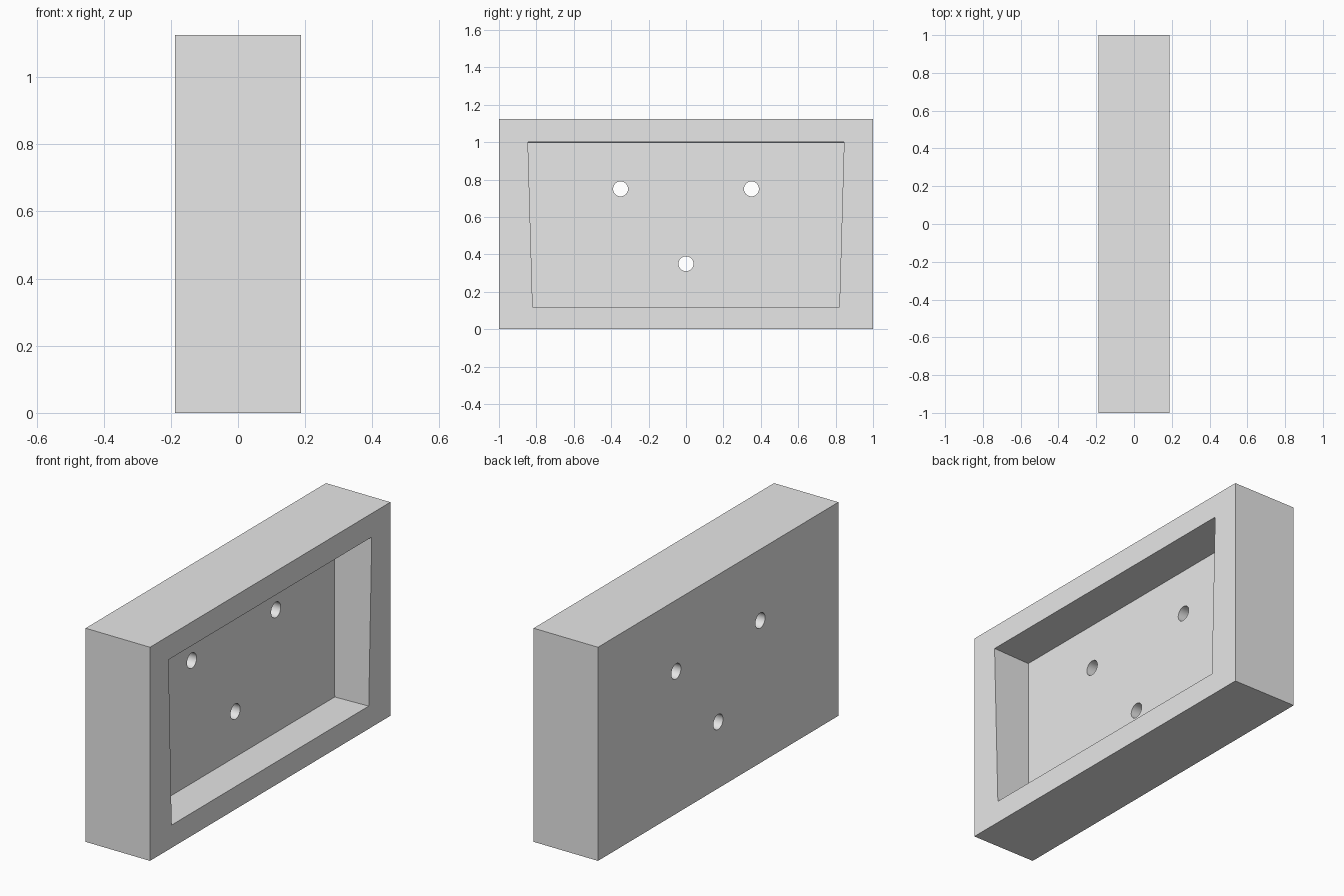
import bpy, bmesh
from mathutils import Matrix

cube = bpy.data.objects.get("Cube")
if cube:
    bpy.data.objects.remove(cube, do_unlink=True)

WIDTH, LENGTH, HEIGHT = 0.375, 2.0, 1.125
FACE = WIDTH / 2


def material(name, value):
    mat = bpy.data.materials.new(name)
    mat.use_nodes = True
    colour = (value, value, value, 1)
    mat.diffuse_color = colour
    mat.node_tree.nodes["Principled BSDF"].inputs["Base Color"].default_value = colour
    return mat


def make_object(name, bm):
    bmesh.ops.recalc_face_normals(bm, faces=bm.faces)
    mesh = bpy.data.meshes.new(name)
    bm.to_mesh(mesh)
    bm.free()
    obj = bpy.data.objects.new(name, mesh)
    bpy.context.collection.objects.link(obj)
    return obj


def cut(target, cutter):
    """Subtract the cutter from the target, then discard the cutter."""
    cutter.hide_render = True
    mod = target.modifiers.new("cut", "BOOLEAN")
    mod.operation = "DIFFERENCE"
    mod.solver = "EXACT"
    mod.object = cutter
    bpy.context.view_layer.objects.active = target
    bpy.ops.object.modifier_apply(modifier=mod.name)
    bpy.data.objects.remove(cutter, do_unlink=True)


# Solid block
bm = bmesh.new()
bmesh.ops.create_cube(bm, size=1, matrix=Matrix.Translation((0, 0, HEIGHT / 2))
                      @ Matrix.Diagonal((WIDTH, LENGTH, HEIGHT, 1)))
block = make_object("block_body", bm)
block.data.materials.append(material("plain grey", 0.8))

# Tapered recess with a slightly tilted floor, extruded out past the open side
floor_bottom, floor_top = FACE - 0.198, FACE - 0.217
bm = bmesh.new()
corners = [(floor_bottom, -0.82, 0.115), (floor_bottom, 0.82, 0.115),
           (floor_top, 0.845, 0.995), (floor_top, -0.845, 0.995)]
floor = bm.faces.new([bm.verts.new(c) for c in corners])
extruded = bmesh.ops.extrude_face_region(bm, geom=[floor], use_keep_orig=True)
outer = [g for g in extruded["geom"] if isinstance(g, bmesh.types.BMVert)]
bmesh.ops.translate(bm, verts=outer, vec=(0.4, 0, 0.01))
cut(block, make_object("recess_cutter", bm))

# Three round holes through the back wall
for y, z in ((-0.35, 0.75), (0.35, 0.75), (0, 0.35)):
    bm = bmesh.new()
    bmesh.ops.create_cone(bm, cap_ends=True, segments=48, radius1=0.04, radius2=0.04,
                          depth=1, matrix=Matrix.Translation((0, y, z))
                          @ Matrix.Rotation(1.5707963, 4, "Y"))
    cut(block, make_object("hole_cutter", bm))

# Smooth hole walls, sharp edges elsewhere
bpy.ops.object.select_all(action="DESELECT")
block.select_set(True)
bpy.context.view_layer.objects.active = block
bpy.ops.object.shade_smooth_by_angle(angle=0.5)
